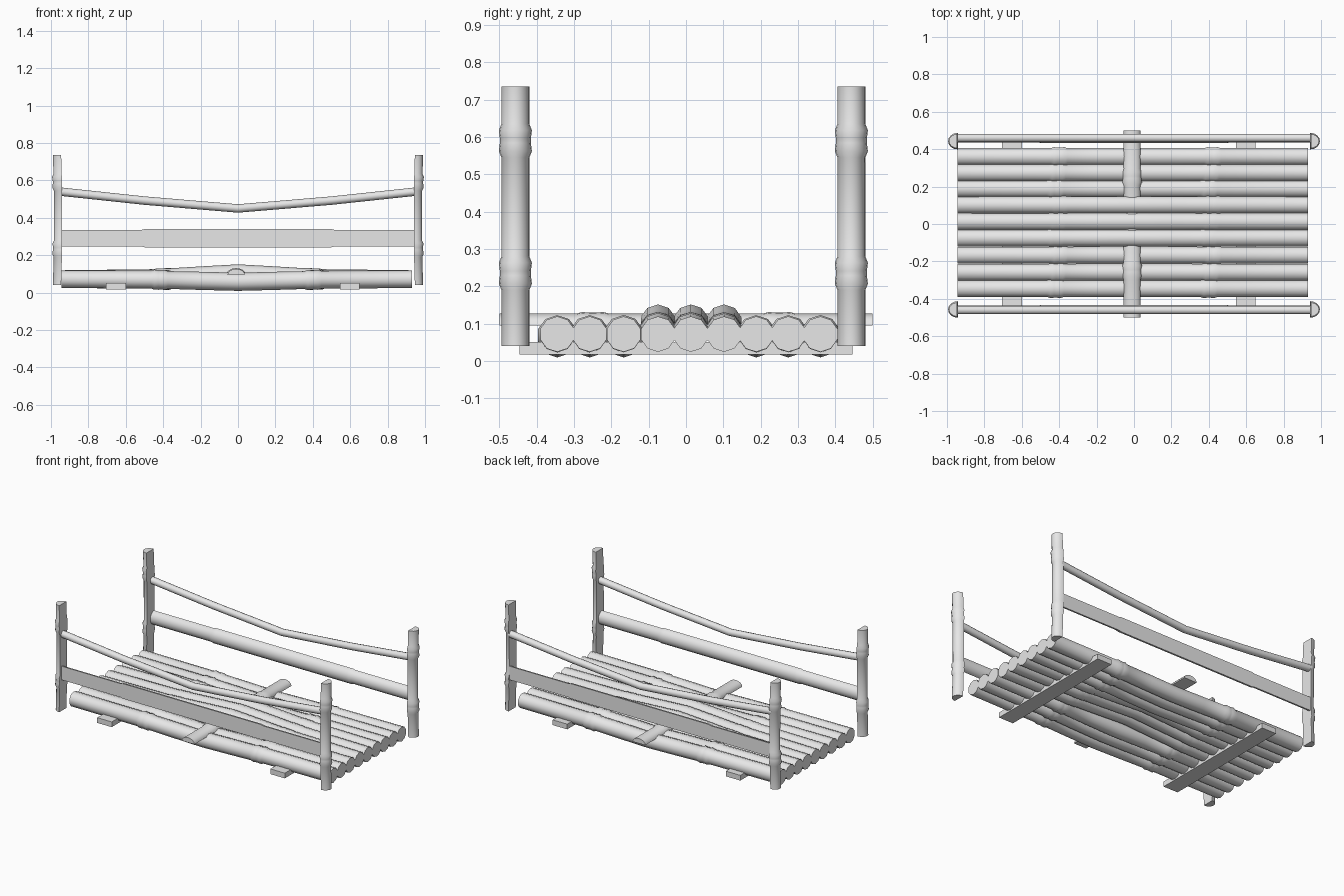
import bpy, bmesh, math
from mathutils import Vector

cube = bpy.data.objects.get("Cube")
if cube:
    bpy.data.objects.remove(cube, do_unlink=True)

GREY = (0.8, 0.8, 0.8, 1)
mat = bpy.data.materials.new("pale grey")
mat.use_nodes = True
mat.diffuse_color = GREY
mat.node_tree.nodes["Principled BSDF"].inputs["Base Color"].default_value = GREY

X, Y, Z = Vector((1, 0, 0)), Vector((0, 1, 0)), Vector((0, 0, 1))


def finish(name, bm):
    bmesh.ops.recalc_face_normals(bm, faces=bm.faces)
    mesh = bpy.data.meshes.new(name)
    bm.to_mesh(mesh)
    bm.free()
    mesh.materials.append(mat)
    obj = bpy.data.objects.new(name, mesh)
    bpy.context.collection.objects.link(obj)
    bpy.ops.object.select_all(action='DESELECT')
    obj.select_set(True)
    bpy.context.view_layer.objects.active = obj
    bpy.ops.object.shade_smooth_by_angle(angle=math.radians(42))
    return obj


def sweep(name, stations, section, u, v):
    """Loft a 2D section along (centre, scale) stations and cap both ends."""
    bm = bmesh.new()
    rings = [[bm.verts.new(c + (u * a + v * b) * s) for a, b in section]
             for c, s in stations]
    n = len(section)
    for r0, r1 in zip(rings, rings[1:]):
        for i in range(n):
            j = (i + 1) % n
            bm.faces.new((r0[i], r0[j], r1[j], r1[i]))
    bm.faces.new(rings[0])
    bm.faces.new(rings[-1])
    return finish(name, bm)


def circle(r, n=10):
    return [(r * math.sin(math.tau * i / n), r * math.cos(math.tau * i / n))
            for i in range(n)]


def half_round(half_width, depth, n=8):
    return [(half_width * math.cos(math.pi * i / n), depth * math.sin(math.pi * i / n))
            for i in range(n + 1)]


def with_knots(start, end, knots, swell=0.16):
    """Positions and scales along a cane, with a double ring at each knot."""
    rows = [(start, 1)]
    for k in knots:
        rows += [(k - 0.045, 1), (k - 0.028, 1 + swell), (k - 0.006, 1 + swell * 0.6),
                 (k + 0.006, 1 + swell * 0.6), (k + 0.028, 1 + swell), (k + 0.045, 1)]
    return rows + [(end, 1)]


# Deck canes: the outer ones sag and the middle three arch upward
log_y = [-0.345, -0.258, -0.167, -0.075, 0.013, 0.102, 0.188, 0.274, 0.36]
for i, y in enumerate(log_y):
    middle = 3 <= i <= 5
    bow = 0.031 if middle else -0.014
    shift = 0.01 * (i % 3 - 1)
    rows = with_knots(-0.945, 0.93, (-0.41 + shift, 0.41 + shift), 0.05 if middle else 0.13)
    rows = sorted(rows + [(-0.2, 1.02), (0, 1.02), (0.2, 1.02)])
    stations = [(Vector((x, y, 0.072 + bow * max(0, 1 - abs(x) / 0.55))), s)
                for x, s in rows]
    sweep(f"deck_cane_{i + 1}", stations, circle(0.0475), Y, Z)

# Half-round crossbar over the deck
rows = with_knots(-0.5, 0.5, (-0.25, 0.25), 0.13)
sweep("crossbar", [(Vector((-0.01, y, 0.095)), s) for y, s in rows],
      half_round(0.046, 0.032), X, Z)

# Flat bearers under the deck
for side, x in (("right", -0.652), ("left", 0.598)):
    bm = bmesh.new()
    bmesh.ops.create_cube(bm, size=1)
    bmesh.ops.scale(bm, vec=(0.105, 0.892, 0.034), verts=bm.verts)
    bmesh.ops.translate(bm, vec=(x, 0, 0.034), verts=bm.verts)
    finish(f"bearer_{side}", bm)

# Corner posts: half-round, flat side inward, slightly bowed
for side, sx in (("right", -1), ("left", 1)):
    for end, y in (("front", -0.457), ("back", 0.443)):
        rows = with_knots(0.04, 0.735, (0.235, 0.59), 0.18)
        stations = [(Vector((sx * (0.947 - 0.008 * math.sin(math.pi * z / 0.78)), y, z)), s)
                    for z, s in rows]
        sweep(f"post_{end}_{side}", stations, half_round(0.0375, 0.044), Y, X * sx)

# Side rails: half-round lower rail and sagging upper rail
for end, sy in (("front", -1), ("back", 1)):
    rows = with_knots(-0.945, 0.945, (-0.47, 0.47), 0.0)
    rows = [(x, 1.1 if 0.36 < abs(x) < 0.58 and 0.42 < abs(x) < 0.51 else 1)
            for x, s in rows]
    sweep(f"lower_rail_{end}", [(Vector((x, sy * 0.477, 0.291)), s) for x, s in rows],
          half_round(0.0445, 0.04), Z, Y * -sy)
    path = [(-0.95, 0.54), (-0.5, 0.492), (0, 0.45), (0.5, 0.492), (0.95, 0.54)]
    sweep(f"upper_rail_{end}", [(Vector((x, sy * 0.46, z)), 1) for x, z in path],
          circle(0.0225), Y, Z)
